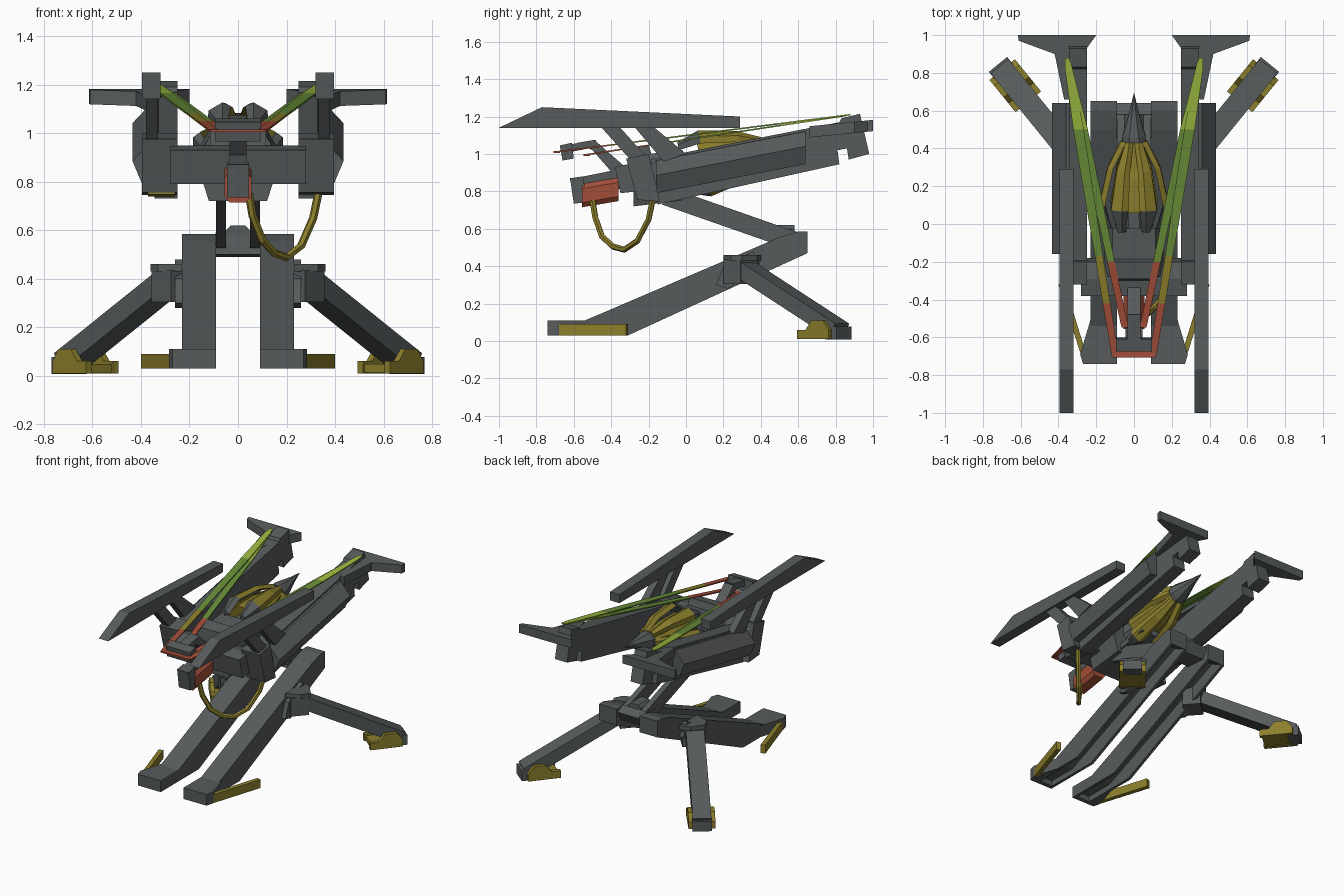
import bpy, bmesh, math
from mathutils import Vector

if "Cube" in bpy.data.objects:
    bpy.data.objects.remove(bpy.data.objects["Cube"])


def material(name, rgb):
    m = bpy.data.materials.new(name)
    m.diffuse_color = (*rgb, 1)
    m.use_nodes = True
    m.node_tree.nodes["Principled BSDF"].inputs["Base Color"].default_value = m.diffuse_color
    return m


GRAY = material("gunmetal gray", (0.095, 0.105, 0.107))
YELLOW = material("olive yellow", (0.26, 0.21, 0.025))
RED = material("brick red", (0.36, 0.075, 0.04))
GREEN = material("leaf green", (0.14, 0.27, 0.04))
LIME = material("lime green", (0.32, 0.47, 0.05))
SLOPE = 0.195


def finish(name, rings, mat, sides=1):
    """Skin closed rings of equal length; sides=2 also builds the x-mirrored copy."""
    for s in ((1,) if sides == 1 else (1, -1)):
        bm = bmesh.new()
        vs = [[bm.verts.new((s * p[0], p[1], p[2])) for p in r] for r in rings]
        n = len(rings[0])
        for a, b in zip(vs, vs[1:]):
            for i in range(n):
                bm.faces.new((a[i], a[(i + 1) % n], b[(i + 1) % n], b[i]))
        bm.faces.new(vs[0])
        bm.faces.new(vs[-1])
        bmesh.ops.recalc_face_normals(bm, faces=bm.faces[:])
        me = bpy.data.meshes.new(name)
        bm.to_mesh(me)
        bm.free()
        me.materials.append(mat)
        suffix = "" if sides == 1 else ("_right" if s == 1 else "_left")
        bpy.context.collection.objects.link(bpy.data.objects.new(name + suffix, me))


def side(name, yz, x0, x1, mat=GRAY, sides=2):
    """Side-view profile extruded along x."""
    finish(name, [[(x, y, z) for y, z in yz] for x in (x0, x1)], mat, sides)


def plan(name, xy, z0, z1, mat=GRAY, sides=2, tilt=0, y0=0):
    """Top-view profile extruded along z, optionally following the rail slope."""
    finish(name, [[(x, y, z + tilt * (y - y0)) for x, y in xy] for z in (z0, z1)], mat, sides)


def section(name, xz, y0, y1, mat=GRAY, sides=2, tilt=SLOPE):
    """Front-view section swept along the sloping gun axis; z is given at y0."""
    finish(name, [[(x, y, z + tilt * (y - y0)) for x, z in xz] for y in (y0, y1)], mat, sides)


def bar(name, p, q, w, h, mat=GRAY, sides=2):
    """Rectangular beam from p to q."""
    p, q = Vector(p), Vector(q)
    d = (q - p).normalized()
    r = d.cross(Vector((0, 0, 1))).normalized()
    u = r.cross(d)
    ring = [r * a * w / 2 + u * b * h / 2 for a, b in ((-1, -1), (1, -1), (1, 1), (-1, 1))]
    finish(name, [[p + o for o in ring], [q + o for o in ring]], mat, sides)


def tube(name, pts, rad, mat, n=6):
    pts = [Vector(p) for p in pts]
    rings = []
    for i, p in enumerate(pts):
        d = (pts[min(i + 1, len(pts) - 1)] - pts[max(i - 1, 0)]).normalized()
        a = d.cross(Vector((0.8, -0.6, 0))).normalized()
        if i and a.dot(prev) < 0:
            a = -a
        prev = a
        b = d.cross(a)
        rings.append([p + rad * (a * math.cos(t) + b * math.sin(t))
                      for t in (k * math.tau / n for k in range(n))])
    finish(name, rings, mat)


# Sloping front legs: hollow channels open underneath
wall = [(-.74, .03), (-.74, .11), (-.54, .11), (.5, .555), (.6, .585), (.65, .585), (.65, .47), (-.31, .03)]
slab = [(-.74, .03), (-.74, .11), (-.54, .11), (.5, .555), (.6, .585), (.65, .585), (.65, .47),
        (.55, .52), (-.5, .07), (-.71, .07), (-.71, .03)]
side("leg_inner_wall", wall, .09, .11)
side("leg_outer_wall", wall, .21, .23)
side("leg_top", slab, .108, .212)
plan("leg_toe", [(.228, -.74), (.27, -.74), (.285, -.69), (.228, -.5)], .03, .11)
plan("front_foot_pad", [(.255, -.68), (.285, -.68), (.4, -.32), (.37, -.31)], .03, .09, YELLOW)

# Rear outriggers with clamps and yellow feet
D = Vector((.63, .775, 0))
N = Vector((.775, -.63, 0))
bar("outrigger", (.27, .29, .4), (.7, .82, .055), .12, .085)
side("outrigger_clamp", [(.16, .3), (.22, .28), (.4, .38), (.36, .48), (.2, .4)], .225, .26)
bar("outrigger_hinge", (.22, .25, .37), (.3, .34, .37), .15, .13)
plan("clamp_wedge", [(.23, .2), (.33, .24), (.36, .3), (.3, .38), (.23, .4)], .43, .46)
C = Vector((.635, .74, 0))
foot = [(-.12, .01), (.1, .01), (.1, .06), (.06, .11), (-.02, .11), (-.06, .06), (-.12, .06)]
for k, off in enumerate((-.072, .072)):
    finish("outrigger_foot_cheek_%d" % k,
           [[C + D * t + N * (off + e) + Vector((0, 0, z)) for t, z in foot] for e in (-.015, .015)], YELLOW, 2)
bar("outrigger_foot_sole", C - D * .11 + Vector((0, 0, .03)), C + D * .1 + Vector((0, 0, .03)), .15, .035, YELLOW)
bar("outrigger_toe", C + D * .06 + Vector((0, 0, .042)), C + D * .135 + Vector((0, 0, .042)), .125, .07)

# Hinge between the legs and the lifting arms
side("hinge_block", [(.45, .5), (.6, .49), (.64, .56), (.58, .59), (.46, .57)], -.092, .092, sides=1)
section("hinge_cap", [(-.05, .55), (.05, .55), (.05, .6), (.03, .62), (-.03, .62), (-.05, .6)], .46, .58, sides=1, tilt=0)
side("lifting_arm", [(-.13, .73), (0, .79), (.6, .58), (.5, .51)], .05, .09)

# Big sloping rails
side("side_rail", [(-.2, .97), (.82, 1.17), (.83, 1.19), (.93, 1.215), (.98, 1.0), (.87, .97),
                   (.86, 1.03), (.81, 1.02), (.82, .945), (-.15, .73)], .25, .345)
section("rail_side_pod", [(.34, .965), (.36, .965), (.435, .885), (.395, .79), (.34, .79)], -.16, .64)
plan("rail_end_fin", [(.2, 1), (.615, 1), (.61, .97), (.42, .9), (.37, .66), (.335, .66), (.25, .93)],
     1.12, 1.18, tilt=.1, y0=.98)

# Upper wing beams and their struts
side("wing_beam", [(-1, 1.14), (-.77, 1.25), (.29, 1.2), (.29, 1.14)], .32, .395)
side("wing_strut_front", [(-.46, 1.15), (-.36, 1.15), (-.18, .95), (-.28, .95)], .33, .38)
side("wing_strut_rear", [(-.28, 1.15), (-.18, 1.15), (0, 1.0), (-.12, .96)], .325, .375)
side("rail_bracket", [(-.32, .975), (-.2, 1.0), (-.14, .745), (-.26, .755)], .25, .395)
side("bracket_pad", [(-.255, .755), (-.15, .746), (-.15, .738), (-.255, .747)], -.37, -.26, YELLOW, sides=1)

# Cross frame and central cradle
side("cross_bar", [(-.38, .93), (-.29, .95), (-.2, .93), (-.18, .81), (-.35, .79)], -.28, .28, sides=1)
section("cradle", [(-.155, .83), (-.12, .72), (.12, .72), (.155, .83), (.155, .92), (.115, .99),
                   (-.115, .99), (-.155, .92)], -.28, -.02, sides=1, tilt=.12)
section("cradle_floor", [(-.1, .77), (.1, .77), (.1, .81), (-.1, .81)], -.03, .2, sides=1)
side("sight_base", [(-.3, .93), (-.29, 1.03), (-.2, 1.05), (-.17, .95)], -.115, .115, sides=1)

# Front grip and sight post
side("grip_bar", [(-.62, .865), (-.3, .93), (-.27, .83), (-.6, .76)], -.035, .035, sides=1)
section("grip_red_sleeve", [(-.055, .74), (-.035, .715), (.035, .715), (.055, .74), (.055, .815),
                            (.035, .84), (-.035, .84), (-.055, .815)], -.555, -.36, RED, sides=1, tilt=.17)
side("grip_cap", [(-.62, .87), (-.55, .88), (-.53, .74), (-.6, .735)], -.045, .045, sides=1)
side("sight_post", [(-.58, 1.06), (-.49, 1.075), (-.29, .9), (-.36, .86), (-.5, 1.02)], -.035, .035, sides=1)
side("sight_arm", [(-.66, 1.045), (-.48, 1.075), (-.49, 1.035), (-.65, 1.005)], -.035, .035, sides=1)
side("sight_head", [(-.675, 1.045), (-.61, 1.06), (-.6, .975), (-.66, .965)], -.095, .095, sides=1)

# Hanging hose
tube("hose", [(.045, -.5, .75), (.06, -.485, .66), (.1, -.45, .56), (.15, -.39, .505), (.2, -.33, .488),
              (.26, -.26, .535), (.31, -.2, .65), (.335, -.175, .77)], .017, YELLOW)


# Projectile: eight-sided body, cone nose and flared petals on the sloping axis
def axis_z(y):
    return .95 + SLOPE * (y - .1)


def spun(name, stations, mat, n=8):
    rings = []
    for y, r in stations:
        rings.append([(r * math.cos(t), y - SLOPE * r * math.sin(t), axis_z(y) + r * math.sin(t))
                      for t in ((k + .5) * math.tau / n for k in range(n))])
    finish(name, rings, mat)


spun("projectile_tail", [(-.22, .09), (-.18, .105), (.15, .055)], GRAY)
spun("projectile_core", [(-.1, .05), (.2, .07), (.45, .04)], GRAY)
spun("projectile_cowl", [(.08, .125), (.25, .1), (.42, .055), (.46, .045)], YELLOW)
spun("projectile_nose", [(.44, .068), (.47, .065), (.6, .024), (.69, .002)], GRAY)
for k in range(6):
    a = k * math.tau / 6
    rings = []
    for y, r, w in ((-.02, .13, .02), (.1, .165, .055), (.3, .12, .04), (.44, .05, .02)):
        m = []
        for dr, dw in ((0, -w), (0, w), (.03, w * .6), (.03, -w * .6)):
            u, v = r - .01 + dr, dw
            h = u * math.sin(a) + v * math.cos(a)
            m.append((u * math.cos(a) - v * math.sin(a), y - SLOPE * h, axis_z(y) + h))
        rings.append(m)
    finish("projectile_petal_%d" % k, rings[1:], YELLOW)
    finish("projectile_tail_fin_%d" % k, rings[:2], GRAY)


# Stretched bands: thin ribbons changing colour from lime tips to red loops
def band(name, start, end, cuts):
    def at(y):
        t = (start[1] - y) / (start[1] - end[1])
        return [s + (e - s) * t for s, e in zip(start, end)]
    for i, ((y0, w0), (y1, w1, mat)) in enumerate(zip([c[:2] for c in cuts], cuts[1:])):
        rings = []
        for y, w in ((y0, w0), (y1, w1)):
            x, y, z = at(y)
            rings.append([(x + a * w / 2, y, z + b * .004) for a, b in ((-1, -1), (1, -1), (1, 1), (-1, 1))])
        finish("%s_part_%d" % (name, i), rings, mat, 2)


band("outer_band", (.355, .88, 1.21), (.1, -.7, 1.01),
     [(.88, .02), (.82, .04, LIME), (.5, .055, LIME), (.1, .05, GREEN), (-.17, .042, GREEN),
      (-.42, .04, YELLOW), (-.7, .036, RED)])
band("inner_band", (.345, .86, 1.206), (.05, -.54, .995),
     [(.86, .02), (.5, .05, LIME), (.1, .045, GREEN), (-.2, .04, GREEN), (-.54, .036, RED)])
bar("outer_band_loop", (-.115, -.69, 1.01), (.115, -.69, 1.01), .035, .012, RED, 1)
bar("inner_band_loop", (-.065, -.53, .995), (.065, -.53, .995), .035, .012, RED, 1)
